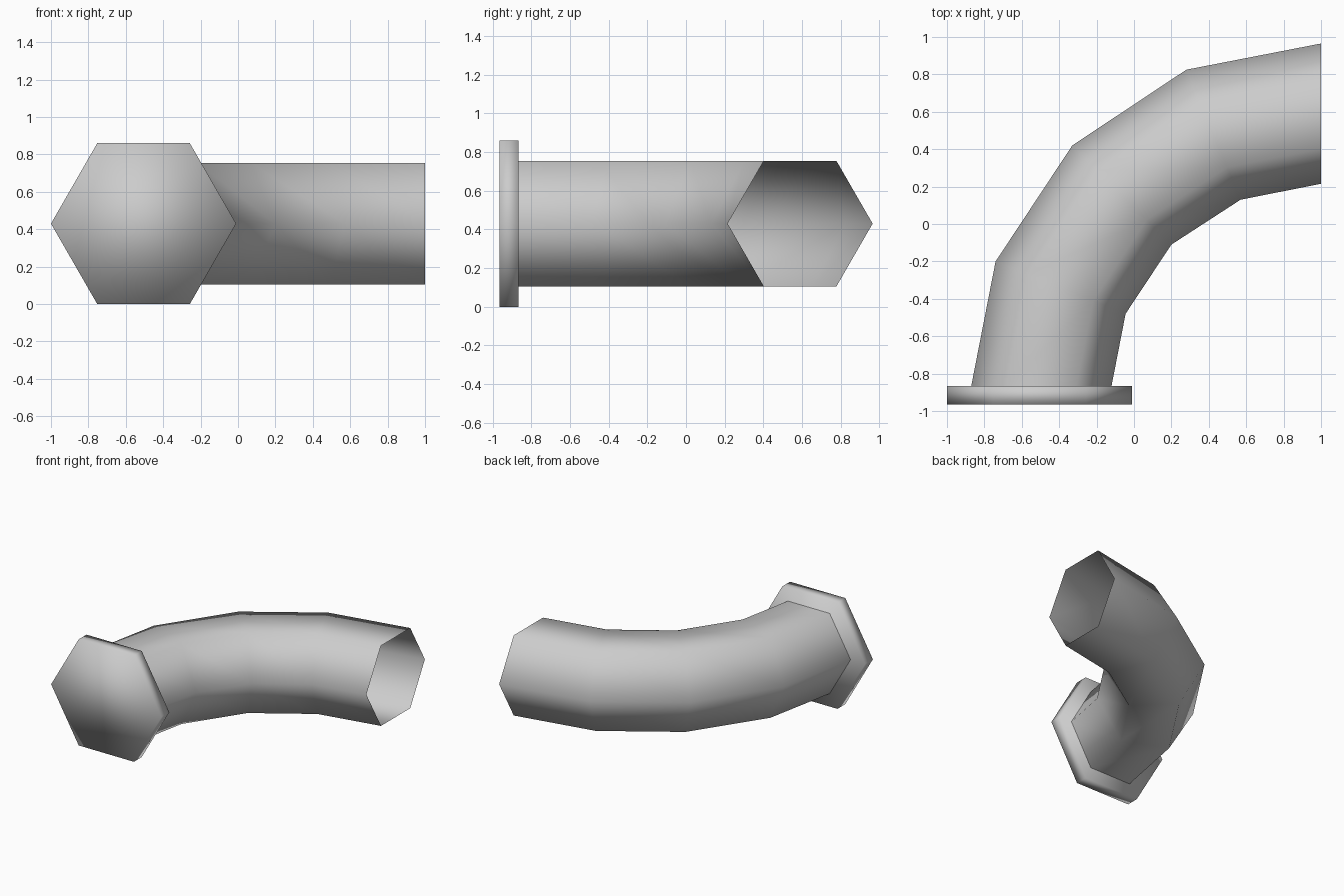
import bpy, bmesh
from math import cos, sin, pi

cube = bpy.data.objects.get("Cube")
if cube:
    bpy.data.objects.remove(cube, do_unlink=True)

SIDES = 6
MID_Z = 0.43

# Single grey metal
grey = bpy.data.materials.new("grey metal")
grey.use_nodes = True
grey.diffuse_color = (0.6, 0.6, 0.6, 1)
grey.node_tree.nodes["Principled BSDF"].inputs["Base Color"].default_value = grey.diffuse_color


def hex_ring(bm, outer, inner, half_height):
    """Upright hexagon spanning two plan points, with flat top and bottom."""
    ring = []
    for i in range(SIDES):
        a = 2 * pi * i / SIDES
        t = (1 - cos(a)) / 2
        x = outer[0] + (inner[0] - outer[0]) * t
        y = outer[1] + (inner[1] - outer[1]) * t
        z = MID_Z + half_height * sin(a) / sin(pi / 3)
        ring.append(bm.verts.new((x, y, z)))
    return ring


def loft(name, stations, half_height, capped):
    """Skin a row of hexagons into one smooth shaded part."""
    bm = bmesh.new()
    rings = [hex_ring(bm, o, i, half_height) for o, i in stations]
    for a, b in zip(rings, rings[1:]):
        for i in range(SIDES):
            j = (i + 1) % SIDES
            bm.faces.new((a[i], a[j], b[j], b[i]))
    if capped:
        bm.faces.new(rings[0][::-1])
        bm.faces.new(rings[-1])
    bmesh.ops.recalc_face_normals(bm, faces=bm.faces)
    # Keep the walls of the open tube facing outwards
    top = max(bm.faces, key=lambda f: f.calc_center_median().z)
    if top.normal.z < 0:
        bmesh.ops.reverse_faces(bm, faces=bm.faces)
    for f in bm.faces:
        f.smooth = True
    mesh = bpy.data.meshes.new(name)
    bm.to_mesh(mesh)
    bm.free()
    mesh.materials.append(grey)
    obj = bpy.data.objects.new(name, mesh)
    bpy.context.collection.objects.link(obj)
    return obj


# Bent pipe, open at its ends: outer and inner bend points in plan
loft("bent_pipe", [
    ((-0.87, -0.865), (-0.12, -0.865)),
    ((-0.74, -0.20), (-0.045, -0.48)),
    ((-0.33, 0.42), (0.20, -0.11)),
    ((0.28, 0.825), (0.57, 0.13)),
    ((1.0, 0.965), (1.0, 0.215)),
], 0.325, False)

# Closed hexagonal flange at the front
loft("end_flange", [
    ((-1.0, -0.965), (-0.01, -0.965)),
    ((-1.0, -0.865), (-0.01, -0.865)),
], 0.43, True)
